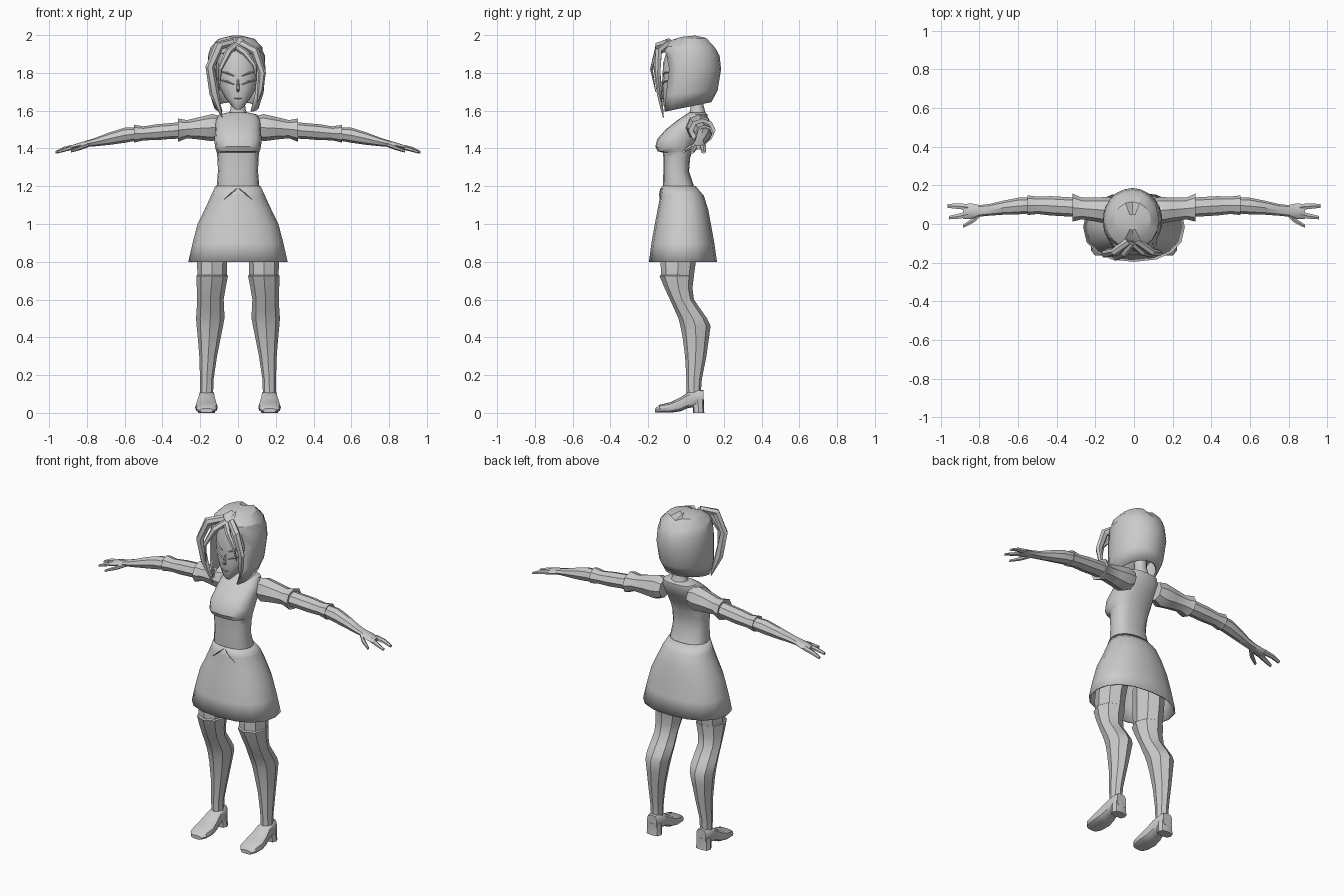
import bpy, bmesh, math
from mathutils import Vector

grey = bpy.data.materials.new("plain_grey")
grey.diffuse_color = (0.6, 0.6, 0.6, 1)


def finish(name, bm, mirror=False, thick=0, angle=35):
    bmesh.ops.remove_doubles(bm, verts=bm.verts, dist=0.0005)
    bmesh.ops.recalc_face_normals(bm, faces=bm.faces)
    me = bpy.data.meshes.new(name)
    bm.to_mesh(me)
    bm.free()
    me.materials.append(grey)
    ob = bpy.data.objects.new(name, me)
    bpy.context.collection.objects.link(ob)
    bpy.context.view_layer.objects.active = ob
    ob.select_set(True)
    bpy.ops.object.shade_smooth_by_angle(angle=math.radians(angle))
    ob.select_set(False)
    if thick:
        m = ob.modifiers.new("thickness", 'SOLIDIFY')
        m.thickness, m.offset = thick, -1
    if mirror:
        ob.modifiers.new("mirror", 'MIRROR')
    return ob


def tube(name, rows, n=8, axis=None, ref=(0, 1, 0), p=2, caps=True, **kw):
    """Loft of superellipse rings; each row is x, y, z, half width, half depth."""
    bm = bmesh.new()
    pts = [Vector(r[:3]) for r in rows]
    rings = []
    for i, r in enumerate(rows):
        t = Vector(axis) if axis else pts[min(i + 1, len(pts) - 1)] - pts[max(i - 1, 0)]
        u = t.cross(Vector(ref)).normalized()
        v = t.cross(u).normalized()
        ring = []
        for k in range(n):
            th = 2 * math.pi * k / n
            c, s = math.cos(th), math.sin(th)
            c = math.copysign(abs(c) ** (2 / p), c)
            s = math.copysign(abs(s) ** (2 / p), s)
            ring.append(bm.verts.new(pts[i] + u * c * r[3] + v * s * r[4]))
        rings.append(ring)
    for a, b in zip(rings, rings[1:]):
        for k in range(n):
            bm.faces.new((a[k], a[(k + 1) % n], b[(k + 1) % n], b[k]))
    if caps:
        bm.faces.new(rings[0])
        bm.faces.new(rings[-1])
    return finish(name, bm, **kw)


def stack(name, rows, **kw):
    """Upright loft; each row is z, half width, front y, back y, optional x."""
    full = [((r + (0,))[4], (r[2] + r[3]) / 2, r[0], r[1], (r[3] - r[2]) / 2) for r in rows]
    return tube(name, full, axis=(0, 0, 1), **kw)


# Dress: open skirt, bodice with bust, neck
stack("skirt", [(0.80, .263, -.196, .164), (0.90, .24, -.183, .15), (1.0, .214, -.165, .132),
                (1.08, .175, -.15, .117), (1.15, .143, -.136, .094), (1.2, .12, -.128, .052)],
      n=16, p=2.3, caps=False, thick=.008)
stack("bodice", [(1.16, .115, -.12, .06), (1.2, .113, -.122, .042), (1.28, .106, -.12, .016),
                 (1.35, .109, -.12, .022), (1.378, .112, -.122, .03), (1.385, .115, -.15, .032),
                 (1.41, .122, -.162, .04), (1.45, .125, -.152, .06), (1.50, .12, -.108, .09),
                 (1.55, .118, -.045, .115), (1.58, .1, .0, .115), (1.59, .055, .015, .1)],
      n=16, p=2.6)
stack("neck", [(1.57, .06, .01, .11), (1.60, .042, .022, .1), (1.64, .036, .025, .09),
               (1.72, .038, .01, .09)], n=12)
# Pleat folds at the front of the skirt
tube("skirt_fold", [(.005, -.132, 1.19, .002, .003), (.04, -.139, 1.16, .004, .004),
                    (.075, -.138, 1.13, .001, .002)], n=4, mirror=True)

# Head and face
stack("head", [(1.605, .014, -.105, -.075), (1.625, .034, -.118, -.03), (1.67, .07, -.124, .05),
               (1.72, .098, -.126, .10), (1.78, .113, -.124, .13), (1.85, .113, -.122, .14),
               (1.92, .09, -.1, .12), (1.95, .05, -.06, .08)], n=16, p=2.2)
tube("nose", [(0, -.122, 1.765, .005, .004), (0, -.133, 1.715, .009, .012),
              (0, -.123, 1.70, .006, .004)], n=6, axis=(0, 0, 1))
tube("mouth", [(-.022, -.118, 1.667, .002, .004), (0, -.124, 1.664, .004, .005),
               (.022, -.118, 1.667, .002, .004)], n=4, axis=(1, 0, 0))
for part, z in (("eyelid", 1.75), ("eyebrow", 1.795)):
    tube(part, [(.02, -.122, z - .012, .002, .003), (.055, -.113, z + .004, .006, .006),
                (.088, -.088, z + .01, .002, .004)], n=4, mirror=True)

# Bobbed hair shell, open around the face: back z, front z, half width, front y, back y, opening
hair_rows = [(1.998, 1.99, .035, -.03, .05, 0), (1.985, 1.975, .095, -.08, .115, 0),
             (1.935, 1.94, .137, -.13, .163, 4), (1.89, 1.90, .15, -.145, .178, 42),
             (1.82, 1.82, .155, -.15, .186, 50), (1.71, 1.68, .145, -.16, .168, 48),
             (1.645, 1.585, .118, -.16, .135, 46)]
bm = bmesh.new()
grid = []
for zb, zf, rx, yf, yb, op in hair_rows:
    row = []
    for k in range(17):
        th = math.radians(op + (360 - 2 * op) * k / 16)
        x = rx * math.sin(th)
        y = (yf + yb) / 2 - (yb - yf) / 2 * math.cos(th)
        z = zf + (zb - zf) * (1 - math.cos(th)) / 2
        if abs(x) < .012 and z > 1.92:
            z -= .018  # centre parting
        row.append(bm.verts.new((x - .008, y, z)))
    grid.append(row)
for a, b in zip(grid, grid[1:]):
    for k in range(16):
        bm.faces.new((a[k], a[k + 1], b[k + 1], b[k]))
bm.faces.new(grid[0][:16])
finish("hair", bm, thick=.012, angle=28)

# Loose front locks
locks = {
    "long_lock": [(-.03, -.09, 1.965, .02, .02), (-.10, -.145, 1.945, .026, .02),
                  (-.148, -.155, 1.83, .024, .02), (-.125, -.14, 1.69, .026, .016),
                  (-.085, -.12, 1.565, .003, .003)],
    "short_lock": [(.02, -.09, 1.955, .02, .02), (.09, -.145, 1.915, .024, .02),
                   (.128, -.15, 1.80, .02, .016), (.118, -.14, 1.71, .016, .012),
                   (.102, -.13, 1.645, .003, .003)],
    "left_fringe": [(-.01, -.10, 1.95, .018, .016), (-.05, -.155, 1.915, .02, .014),
                    (-.095, -.183, 1.82, .012, .008), (-.102, -.16, 1.70, .002, .002)],
    "right_fringe": [(-.01, -.10, 1.94, .018, .016), (.04, -.15, 1.905, .018, .014),
                     (.088, -.165, 1.84, .012, .008), (.1, -.155, 1.76, .002, .002)],
}
for name, rows in locks.items():
    tube(name, rows, n=6, angle=25)

# Arms: puffed sleeve, upper arm, flared glove, hand
X = (1, 0, 0)
tube("sleeve", [(.09, .075, 1.515, .055, .055), (.135, .07, 1.51, .072, .07),
                (.20, .075, 1.507, .06, .062), (.27, .08, 1.502, .048, .056),
                (.318, .085, 1.497, .062, .072), (.312, .085, 1.497, .04, .045)],
     axis=X, mirror=True)
tube("upper_arm", [(.29, .086, 1.497, .044, .05), (.36, .09, 1.492, .042, .05),
                   (.43, .094, 1.486, .042, .05), (.5, .097, 1.48, .037, .045),
                   (.55, .097, 1.478, .047, .051), (.545, .097, 1.478, .034, .04)],
     axis=X, mirror=True)
tube("forearm", [(.53, .097, 1.478, .035, .042), (.60, .093, 1.47, .04, .043),
                 (.68, .084, 1.452, .033, .036), (.75, .073, 1.435, .023, .03),
                 (.80, .068, 1.425, .017, .03), (.845, .066, 1.414, .015, .041),
                 (.885, .064, 1.405, .011, .038)], axis=X, mirror=True)
fingers = {"outer_finger": [(.86, .088, 1.41, .013, .018), (.92, .093, 1.398, .011, .016),
                            (.965, .093, 1.38, .007, .011)],
           "inner_finger": [(.86, .05, 1.41, .013, .018), (.91, .04, 1.396, .011, .015),
                            (.957, .033, 1.38, .007, .01)],
           "thumb": [(.79, .06, 1.42, .012, .018), (.83, .02, 1.405, .012, .016),
                     (.885, -.012, 1.385, .007, .009)]}
for name, rows in fingers.items():
    tube(name, rows, n=6, axis=X, mirror=True)

# Legs: thigh, stocking with lip, shoe
stack("thigh", [(.70, .077, -.13, .038, .137), (.80, .08, -.135, .052, .137),
                (.95, .085, -.12, .08, .125)], mirror=True)
stack("stocking", [(.05, .035, .0, .085, .166), (.10, .034, .004, .078, .166),
                   (.18, .036, .002, .084, .165), (.30, .047, -.005, .108, .158),
                   (.40, .061, -.018, .122, .152), (.46, .07, -.03, .13, .149),
                   (.50, .075, -.04, .112, .147), (.545, .073, -.06, .08, .146),
                   (.60, .07, -.085, .042, .146), (.66, .076, -.113, .034, .142),
                   (.725, .084, -.14, .042, .137), (.73, .078, -.132, .036, .137)],
      mirror=True)
tube("shoe", [(.167, -.163, .012, .034, .011), (.167, -.14, .022, .054, .021),
              (.167, -.08, .029, .06, .028), (.167, -.03, .045, .053, .037),
              (.166, .01, .067, .045, .042), (.166, .06, .078, .042, .045),
              (.166, .092, .08, .032, .04)],
     n=12, axis=(0, 1, 0), ref=(0, 0, 1), p=3, mirror=True)
stack("shoe_heel", [(0, .045, .038, .097, .166), (.03, .043, .036, .094, .166),
                    (.07, .042, .025, .096, .166)], p=3, mirror=True)
